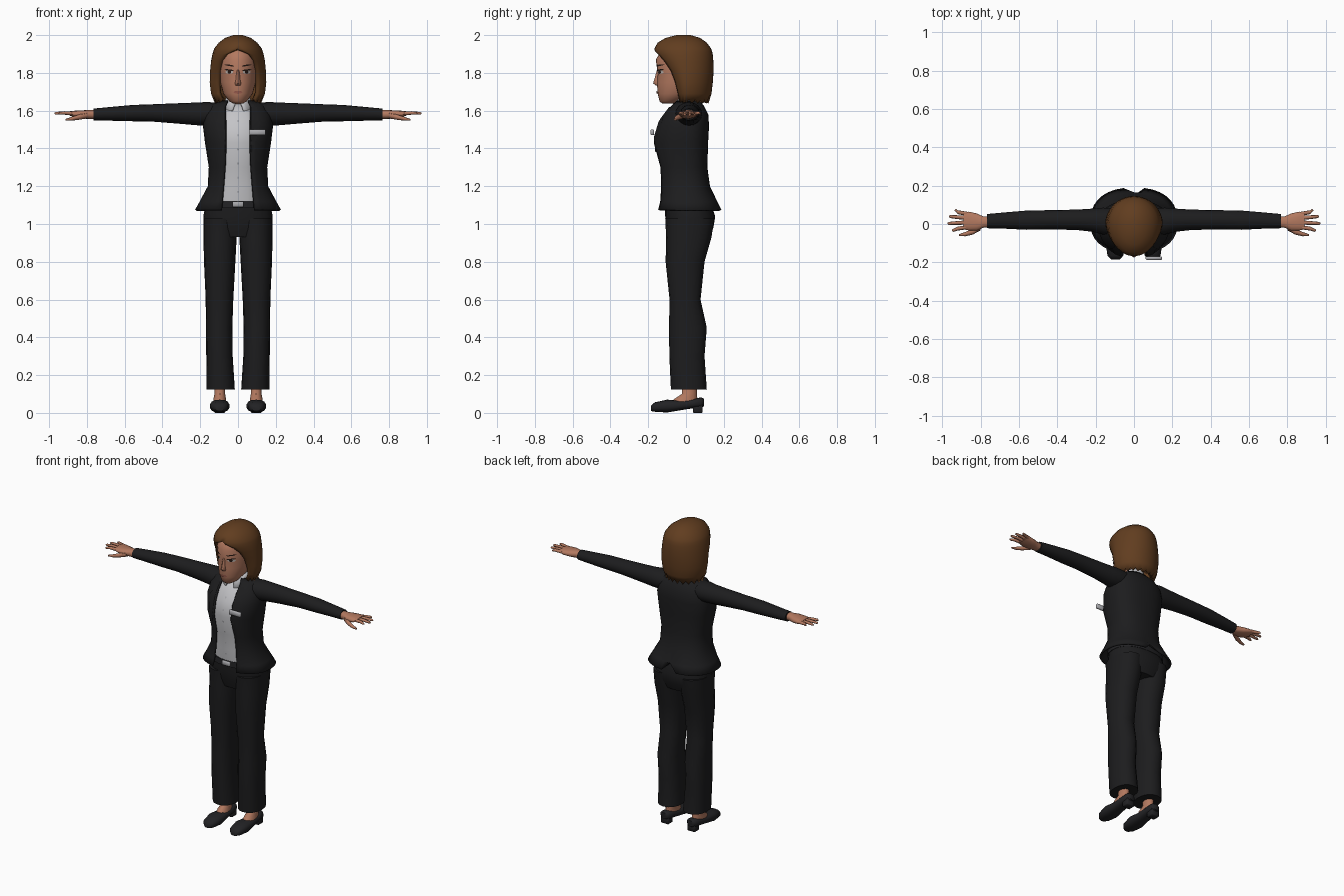
import bpy, bmesh, math
from mathutils import Vector
from mathutils.bvhtree import BVHTree

if "Cube" in bpy.data.objects:
    bpy.data.objects.remove(bpy.data.objects["Cube"])


def material(name, *rgb):
    m = bpy.data.materials.new(name)
    m.use_nodes = True
    m.diffuse_color = (*rgb, 1)
    m.node_tree.nodes["Principled BSDF"].inputs["Base Color"].default_value = (*rgb, 1)
    return m


SKIN = material("warm skin", .45, .19, .115)
HAIR = material("brown hair", .12, .047, .014)
SUIT = material("black suit cloth", .012, .012, .013)
SHIRT = material("pale grey shirt", .55, .55, .57)
LEATHER = material("black leather", .016, .016, .018)
SILVER = material("silver metal", .4, .4, .42)
DARK = material("dark brown lashes", .02, .01, .007)
WHITE = material("eye white", .5, .46, .43)
LIPS = material("muted lips", .3, .1, .07)


def finish(name, bm, mat, mirror=False, thickness=0):
    """Turn a bmesh into a smooth-shaded object with optional shell and mirror."""
    mesh = bpy.data.meshes.new(name)
    bm.to_mesh(mesh)
    bm.free()
    mesh.materials.append(mat)
    ob = bpy.data.objects.new(name, mesh)
    bpy.context.collection.objects.link(ob)
    bpy.ops.object.select_all(action='DESELECT')
    ob.select_set(True)
    bpy.context.view_layer.objects.active = ob
    bpy.ops.object.shade_smooth_by_angle(angle=math.radians(50))
    if thickness:
        s = ob.modifiers.new("Shell", 'SOLIDIFY')
        s.thickness, s.offset = thickness, -1
    if mirror:
        ob.modifiers.new("Mirror", 'MIRROR')
    return ob


def power(v, e):
    return math.copysign(abs(v) ** e, v)


def loft(name, mat, rows, axis='z', n=20, e=1, caps=(True, True), mirror=False,
         thickness=0, tilt=0, zigzag=0):
    """Rows: position, centre a, centre b, radius a, front radius b,
    then optionally back radius b and half width of a front opening."""
    bm = bmesh.new()
    rings = []
    for k, (p, ca, cb, ra, rf, *more) in enumerate(rows):
        rb = more[0] if more else rf
        gap = more[1] if len(more) > 1 else 0
        start = math.asin((gap / ra) ** (1 / e))
        ring = []
        for i in range(n + 1):
            t = start + (2 * math.pi - 2 * start) * i / n
            a = ca + ra * power(math.sin(t), e)
            b = cb - (rf if math.cos(t) > 0 else rb) * power(math.cos(t), e)
            h = p + tilt * b + (zigzag * (-1) ** i if k == 0 else 0)
            ring.append(bm.verts.new({'z': (a, b, h), 'x': (h, a, b), 'y': (a, h, b)}[axis]))
        rings.append(ring)
    for low, high in zip(rings, rings[1:]):
        for i in range(n):
            bm.faces.new((low[i], low[i + 1], high[i + 1], high[i]))
    for ring, wanted in zip((rings[0], rings[-1]), caps):
        if wanted:
            bm.faces.new(ring[:-1] if ring is rings[-1] else ring[-2::-1])
    bmesh.ops.remove_doubles(bm, verts=bm.verts, dist=1e-5)
    if not thickness:
        bmesh.ops.recalc_face_normals(bm, faces=bm.faces)
    return finish(name, bm, mat, mirror, thickness)


def box(name, mat, centre, size, bevel=.004, mirror=False):
    bm = bmesh.new()
    bmesh.ops.create_cube(bm, size=1)
    for v in bm.verts:
        v.co = Vector(centre) + v.co * Vector(size)
    bmesh.ops.bevel(bm, geom=bm.edges, offset=bevel, segments=1, affect='EDGES')
    return finish(name, bm, mat, mirror)


def surface(ob):
    m = ob.data
    return BVHTree.FromPolygons([v.co for v in m.vertices], [p.vertices for p in m.polygons])


def on_front(tree, x, z, lift):
    hit = tree.ray_cast(Vector((x, -2, z)), Vector((0, 1, 0)))[0]
    return Vector((x, (hit.y if hit else 0) - lift, z))


def disc(name, mat, tree, x, z, rx, rz, lift=.004, slant=0, mirror=False, n=12):
    """Thin painted oval laid on the front of a surface."""
    bm = bmesh.new()
    mid = bm.verts.new(on_front(tree, x, z, lift))
    rim = []
    for i in range(n):
        t = 2 * math.pi * i / n
        dx = rx * math.cos(t)
        rim.append(bm.verts.new(on_front(tree, x + dx, z + rz * math.sin(t) + slant * dx, lift)))
    for i in range(n):
        bm.faces.new((mid, rim[i], rim[(i + 1) % n]))
    return finish(name, bm, mat, mirror)


# Trousers
loft("trouser_seat", SUIT, [(.93, 0, .015, .15, .1, .11), (.98, 0, .02, .18, .12, .125),
     (1.04, 0, .02, .184, .13, .135), (1.11, 0, .01, .17, .12, .12)], e=.85)
loft("trouser_leg", SUIT, [
    (.125, .092, .015, .075, .095), (.3, .098, .005, .07, .093), (.45, .1, .01, .07, .1),
    (.6, .098, -.005, .073, .082), (.8, .097, -.005, .083, .103),
    (.93, .095, .015, .088, .12), (1.03, .095, .02, .088, .13)], n=16, e=.9, mirror=True)
loft("belt", LEATHER, [(1.085, 0, .01, .178, .131), (1.122, 0, .01, .176, .129)], e=.85)
box("belt_buckle", SILVER, (0, -.124, 1.105), (.06, .014, .03))

# Feet and shoes
loft("foot", SKIN, [(.04, .097, -.015, .036, .08), (.075, .097, 0, .034, .06),
     (.1, .096, .018, .029, .04), (.2, .096, .02, .03, .035)], n=14, mirror=True)
loft("shoe", LEATHER, [
    (-.186, .097, .024, .022, .014), (-.165, .097, .031, .042, .025),
    (-.1, .097, .036, .052, .034), (-.03, .097, .04, .044, .026),
    (.04, .097, .05, .039, .025), (.08, .097, .055, .034, .027), (.094, .097, .055, .02, .02)],
     axis='y', n=14, e=.8, mirror=True)
box("shoe_heel", LEATHER, (.097, .062, .025), (.056, .05, .05), mirror=True)

# Shirt and buttons
shirt = loft("shirt", SHIRT, [
    (1.1, 0, 0, .14, .115, .09), (1.2, 0, 0, .13, .126, .09), (1.3, 0, 0, .125, .13, .085),
    (1.43, 0, 0, .145, .161, .09), (1.52, 0, 0, .14, .141, .09),
    (1.59, 0, 0, .11, .095, .07), (1.635, 0, 0, .06, .055, .055)], e=.85)
shirt_front = surface(shirt)
for i in range(6):
    disc("shirt_button", SILVER, shirt_front, 0, 1.17 + i * .075, .006, .006, n=8)

# Open jacket with a back vent
jacket = loft("jacket", SUIT, [
    (1.075, 0, .01, .228, .165, .18, .088), (1.12, 0, .01, .203, .155, .155, .084),
    (1.2, 0, 0, .16, .143, .127, .078), (1.3, 0, 0, .155, .145, .113, .07),
    (1.43, 0, 0, .175, .178, .117, .064), (1.52, 0, 0, .186, .157, .122, .064),
    (1.58, 0, 0, .175, .122, .118, .066), (1.63, 0, 0, .14, .08, .092, .066),
    (1.655, 0, 0, .085, .055, .07, .054)], n=30, e=.85, caps=(False, False), thickness=.012)
for v in jacket.data.vertices:
    if abs(v.co.x) < .001 and v.co.z < 1.1:
        v.co += Vector((0, -.04, .05))
jacket_front = surface(jacket)

# Lapels follow the jacket opening
bm = bmesh.new()
strip = [[bm.verts.new(on_front(jacket_front, x, z, .007)) for x in (a, (a + b) / 2, b)]
         for z, a, b in ((1.38, .07, .075), (1.46, .067, .1), (1.54, .068, .118),
                         (1.56, .069, .105), (1.62, .069, .1))]
for low, high in zip(strip, strip[1:]):
    for i in range(2):
        bm.faces.new((low[i], low[i + 1], high[i + 1], high[i]))
finish("lapel", bm, SUIT, mirror=True)
box("name_badge", SILVER, (.103, -.178, 1.485), (.085, .018, .03))

# Sleeves
loft("sleeve", SUIT, [
    (.1, .01, 1.585, .07, .055), (.16, .015, 1.583, .07, .063), (.22, .02, 1.583, .06, .06),
    (.3, .022, 1.585, .053, .055), (.45, .022, 1.588, .05, .046), (.56, .02, 1.587, .05, .043),
    (.68, .018, 1.583, .042, .036), (.765, .015, 1.58, .037, .031)],
     axis='x', n=16, mirror=True)

# Hands
loft("hand", SKIN, [
    (.74, .012, 1.58, .027, .024), (.785, .01, 1.58, .03, .024), (.82, .01, 1.58, .046, .022),
    (.86, .015, 1.582, .05, .018), (.89, .018, 1.585, .046, .012)],
     axis='x', n=14, e=.85, mirror=True)
for name, y, tip in (("index_finger", -.016, .95), ("middle_finger", .008, .972),
                     ("ring_finger", .032, .965), ("little_finger", .053, .935)):
    spread = (y - .018) * .25
    loft(name, SKIN, [(.87, y, 1.584, .011, .011), (.92, y + spread, 1.588, .01, .009),
         (tip - .008, y + 2 * spread, 1.586, .008, .007), (tip, y + 2 * spread, 1.585, .003, .003)],
         axis='x', n=8, mirror=True)
loft("thumb", SKIN, [(.8, -.015, 1.575, .018, .016), (.84, -.04, 1.566, .015, .014),
     (.88, -.053, 1.557, .011, .01), (.912, -.058, 1.552, .005, .005)],
     axis='x', n=8, mirror=True)

# Neck and shirt collar
loft("neck", SKIN, [(1.56, 0, .005, .06, .06), (1.64, 0, 0, .048, .048),
     (1.74, 0, -.01, .05, .05)], n=16)
loft("shirt_collar", SHIRT, [(1.625, 0, 0, .088, .095, .075, .03),
     (1.66, 0, 0, .066, .066, .06, .014), (1.675, 0, 0, .06, .06, .055, .012)],
     caps=(False, False), thickness=.006, tilt=.28)

# Head and face
head = loft("head", SKIN, [
    (1.637, 0, -.095, .024, .03), (1.65, 0, -.085, .047, .055), (1.69, 0, -.05, .078, .1),
    (1.75, 0, -.02, .094, .134, .1), (1.8, 0, -.01, .1, .14, .11),
    (1.87, 0, -.01, .102, .15, .11), (1.92, 0, 0, .09, .13, .1), (1.96, 0, 0, .05, .07)], n=28)
face = surface(head)
loft("nose", SKIN, [(1.732, 0, -.145, .013, .014), (1.745, 0, -.148, .017, .026),
     (1.765, 0, -.146, .012, .022), (1.815, 0, -.14, .008, .014)], n=10)
disc("eye_white", WHITE, face, .046, 1.805, .021, .01, mirror=True)
disc("iris", DARK, face, .046, 1.805, .009, .01, lift=.006, mirror=True)
disc("upper_lashes", DARK, face, .047, 1.815, .025, .004, lift=.007, slant=.1, mirror=True)
disc("eyebrow", DARK, face, .047, 1.84, .027, .004, slant=.15, mirror=True)
disc("lips", LIPS, face, 0, 1.697, .024, .008, lift=.005)

# Bobbed hair, open around the face, with a ragged lower edge
loft("hair", HAIR, [
    (1.648, 0, .005, .122, .06, .115, .085), (1.69, 0, 0, .143, .06, .135, .1),
    (1.75, 0, 0, .15, .08, .142, .104), (1.81, 0, 0, .148, .11, .146, .101),
    (1.86, 0, -.005, .143, .14, .15, .09), (1.895, 0, -.005, .137, .158, .147, .065),
    (1.915, 0, -.005, .131, .163, .143, .025), (1.93, 0, -.005, .125, .162, .137),
    (1.96, 0, -.01, .102, .14, .12), (1.985, 0, -.01, .068, .098, .085),
    (2, 0, -.01, .025, .04, .035)], n=32, caps=(False, True), thickness=.028, zigzag=.01)
